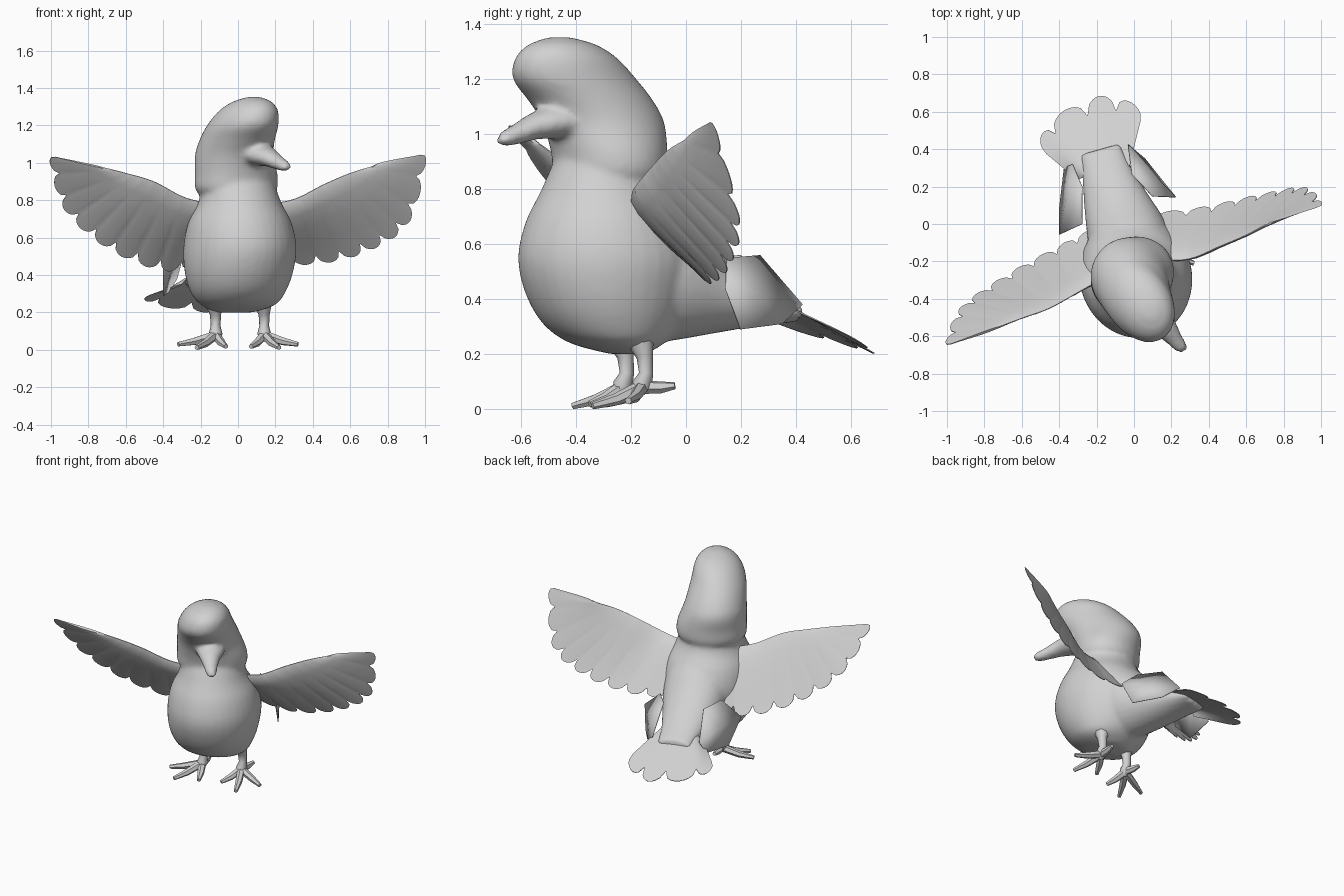
import bpy, bmesh, math
from mathutils import Vector as V

cube = bpy.data.objects.get("Cube")
if cube:
    bpy.data.objects.remove(cube)

plumage = bpy.data.materials.new("pale grey plumage")
plumage.use_nodes = True
GREY = (0.64, 0.64, 0.64, 1)
plumage.diffuse_color = GREY
plumage.node_tree.nodes["Principled BSDF"].inputs["Base Color"].default_value = GREY


def finish(name, bm, angle=50, recalc=True):
    if recalc:
        bmesh.ops.recalc_face_normals(bm, faces=bm.faces)
    me = bpy.data.meshes.new(name)
    bm.to_mesh(me)
    bm.free()
    ob = bpy.data.objects.new(name, me)
    bpy.context.collection.objects.link(ob)
    me.materials.append(plumage)
    bpy.ops.object.select_all(action='DESELECT')
    ob.select_set(True)
    bpy.context.view_layer.objects.active = ob
    bpy.ops.object.shade_smooth_by_angle(angle=math.radians(angle))
    return ob


def spline(pts, t):
    """Smooth curve through tuples of any length, t from 0 to 1."""
    f = t * (len(pts) - 1)
    i = min(int(f), len(pts) - 2)
    f -= i
    a, b = pts[max(i - 1, 0)], pts[i]
    c, d = pts[i + 1], pts[min(i + 2, len(pts) - 1)]
    return [q + .5 * f * (r - p + f * (2 * p - 5 * q + 4 * r - s + f * (3 * (q - r) + s - p)))
            for p, q, r, s in zip(a, b, c, d)]


def skin(name, rings, angle=50):
    """Bridge equal rings of points into a closed, capped surface."""
    bm = bmesh.new()
    loops = [[bm.verts.new(p) for p in ring] for ring in rings]
    n = len(loops[0])
    for a, b in zip(loops, loops[1:]):
        for i in range(n):
            j = (i + 1) % n
            bm.faces.new((a[i], a[j], b[j], b[i]))
    bm.faces.new(loops[0])
    bm.faces.new(loops[-1])
    return finish(name, bm, angle)


def ring(c, u, v, n):
    return [V(c) + V(u) * math.cos(k * math.tau / n) + V(v) * math.sin(k * math.tau / n)
            for k in range(n)]


def stack(name, levels, yaw, steps=28, n=36):
    """Horizontal ellipses: x, y, z, half width, half depth."""
    c, s = math.cos(yaw), math.sin(yaw)
    rings = []
    for k in range(steps + 1):
        x, y, z, a, b = spline(levels, k / steps)
        rings.append(ring((x, y, z), (a * c, a * s, 0), (-b * s, b * c, 0), n))
    return skin(name, rings)


def tube(name, path, n=8):
    """Round limb through x, y, z, radius points."""
    rings = []
    for k, p in enumerate(path):
        q0, q1 = path[max(k - 1, 0)], path[min(k + 1, len(path) - 1)]
        d = (V(q1[:3]) - V(q0[:3])).normalized()
        u = d.cross(V((.3, .2, 1)) if abs(d.z) < .8 else V((0, 1, 0))).normalized()
        rings.append(ring(p[:3], u * p[3], d.cross(u) * p[3], n))
    return skin(name, rings)


def feathered(name, lead, trail, feathers, thick, depth, flip=1):
    """Thin cambered panel whose far edge is scalloped into feathers."""
    sub, chord = 8, [0, .06, .2, .4, .65, .85, 1]
    total = feathers * sub
    rings = []
    for k in range(total + 1):
        t = k / total
        a, b = V(spline(lead, t)), V(spline(trail, t))
        ahead = V(spline(lead, min(t + .02, 1))) - V(spline(lead, min(t, .98)))
        n = ahead.cross(b - a).normalized() * flip
        scallop = 1 - depth * (1 - abs(math.sin(math.pi * k / sub)) ** .5)
        b = a + (b - a) * scallop
        up, low = [], []
        for c in chord:
            p = a.lerp(b, c)
            h = thick * (1 - .8 * t) * math.sqrt(c) * (1 - c) ** 1.5 * 2.5
            up.append(p + n * (h + .002))
            low.append(p - n * (h * .5 + .002))
        rings.append(up + low[::-1])
    return skin(name, rings, 40)


# Belly and chest
body = stack("body", [(-.02, -.21, .2, .1, .06), (0, -.25, .24, .2, .17), (0, -.27, .31, .255, .25),
                      (.005, -.28, .42, .29, .305), (.01, -.28, .55, .3, .333), (.01, -.29, .68, .275, .295),
                      (.01, -.3, .79, .22, .23), (0, -.29, .9, .19, .19), (0, -.28, .97, .15, .15)],
             math.radians(15))

# Hooded neck and turned head
head = stack("head", [(-.01, -.27, .81, .18, .165), (-.01, -.275, .86, .225, .198), (-.01, -.28, .94, .225, .208),
                      (-.02, -.3, 1.04, .205, .227), (-.005, -.345, 1.12, .19, .237),
                      (.025, -.405, 1.2, .174, .238), (.055, -.435, 1.275, .147, .197),
                      (.075, -.45, 1.325, .1, .13), (.085, -.46, 1.352, .035, .04)],
             math.radians(29))

# Beak
side, up = V((.87, .5, 0)), V((.15, -.25, .95))
beak = skin("beak", [ring(c, side * w, up * h, 12) for c, w, h in (
    ((.06, -.4, 1.045), .12, .06), ((.13, -.5, 1.04), .09, .06), ((.17, -.56, 1.025), .064, .048),
    ((.215, -.615, 1.0), .046, .038), ((.25, -.66, .982), .036, .03), ((.268, -.68, .974), .02, .016))])

# Back sloping down into the rump
across = V((.96, .27, 0))
slope = [(0, -.2, .54, .24, .31), (-.04, -.04, .49, .215, .24), (-.09, .1, .43, .18, .155),
         (-.14, .25, .385, .14, .085), (-.18, .4, .352, .11, .035)]
rump = skin("rump", [ring((x, y, z), across * w, (0, 0, h), 28)
                     for x, y, z, w, h in (spline(slope, k / 12) for k in range(13))])

# Fuse the trunk into one soft skin
for part in (head, beak, rump, body):
    part.select_set(True)
bpy.context.view_layer.objects.active = body
bpy.ops.object.join()
fuse = body.modifiers.new("fuse", 'REMESH')
fuse.mode, fuse.voxel_size, fuse.use_smooth_shade = 'VOXEL', .014, True
soft = body.modifiers.new("soften", 'SMOOTH')
soft.factor, soft.iterations = .5, 6

# Tail fan
feathered("tail_fan",
          [(-.3, .24, .35), (-.25, .25, .4), (-.16, .25, .43), (-.08, .28, .425), (-.03, .29, .41)],
          [(-.51, .41, .28), (-.46, .54, .245), (-.27, .66, .21), (-.1, .685, .205), (.05, .61, .26)],
          4, .008, .2, -1)

# Spread wings, rooted in the back
feathered("left_wing",
          [(.04, -.19, .77), (.28, -.19, .8), (.46, -.12, .885), (.6, -.06, .945), (.73, .01, .985)],
          [(0, .05, .5), (.36, .09, .455), (.68, .16, .52), (.92, .195, .69), (1.015, .1, 1.05)],
          10, .05, .13, -1)
feathered("right_wing",
          [(-.06, -.23, .77), (-.27, -.35, .81), (-.45, -.45, .9), (-.6, -.505, .945), (-.72, -.55, .975)],
          [(-.13, .02, .5), (-.37, -.1, .42), (-.68, -.27, .53), (-.93, -.45, .75), (-1.015, -.655, 1.04)],
          10, .05, .13)

# Folded flank coverts: thin bulged panels beside the rump
flanks = {
    "left": [(.1, .15, .55), (-.01, .27, .56), (-.03, .425, .38), (.06, .35, .31), (.18, .2, .29), (.225, .145, .44)],
    "right": [(-.28, 0, .55), (-.28, .2, .56), (-.33, .32, .38), (-.375, .3, .31), (-.4, .09, .29), (-.4, -.055, .44)]}
for which, rim in flanks.items():
    bm = bmesh.new()
    centre = sum((V(p) for p in rim), V()) / len(rim)
    out = (centre - V((-.13, .2, centre.z))).normalized()
    hub = bm.verts.new(centre + out * .02)
    edge = [bm.verts.new(p) for p in rim]
    for i in range(len(edge)):
        bm.faces.new((hub, edge[i], edge[(i + 1) % len(edge)]))
    bmesh.ops.recalc_face_normals(bm, faces=bm.faces)
    if bm.faces[:][0].normal.dot(out) < 0:
        bmesh.ops.reverse_faces(bm, faces=bm.faces[:])
    panel = finish(which + "_flank_covert", bm, 60, False)
    panel.modifiers.new("thickness", 'SOLIDIFY').thickness = .005

# Legs, each with three front toes and a hind toe
feet = {
    "left": ((.14, -.15), [(.07, -.29, .018), (.22, -.34, .012), (.32, -.21, .03), (.15, -.04, .085)]),
    "right": ((-.12, -.22), [(-.32, -.31, .03), (-.22, -.41, .012), (-.065, -.35, .018), (-.14, -.12, .08)])}
for which, ((x, y), tips) in feet.items():
    tube(which + "_leg", [(x - .01, y - .02, .26, .055), (x, y, .19, .03), (x, y + .005, .13, .026),
                          (x, y - .01, .085, .037), (x, y - .03, .055, .02)])
    for k, (tx, ty, tz) in enumerate(tips):
        mx, my = x * .45 + tx * .55, y * .45 + ty * .55
        tube(f"{which}_toe_{k + 1}", [(x, y - .01, .08, .026), (mx, my, tz * .6 + .028, .022),
                                      (tx, ty, tz, .013)], 6)
